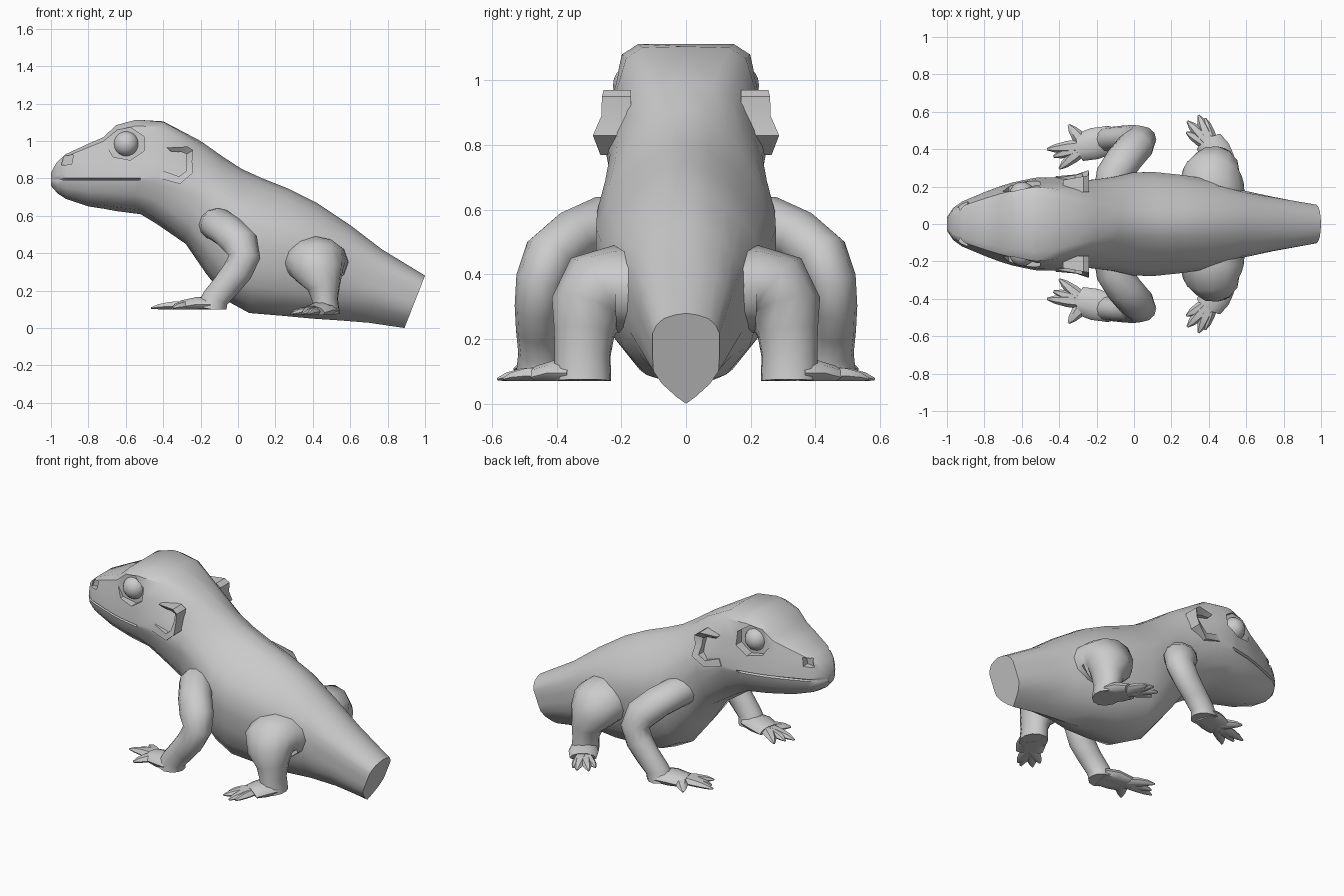
import bpy, bmesh, math
from mathutils import Vector

if "Cube" in bpy.data.objects:
    bpy.data.objects.remove(bpy.data.objects["Cube"])


def smooth(ob, angle):
    bpy.ops.object.select_all(action='DESELECT')
    ob.select_set(True)
    bpy.context.view_layer.objects.active = ob
    bpy.ops.object.shade_smooth_by_angle(angle=math.radians(angle))


def finish(name, bm, mirror=True, angle=35):
    bmesh.ops.recalc_face_normals(bm, faces=bm.faces)
    me = bpy.data.meshes.new(name)
    bm.to_mesh(me)
    bm.free()
    ob = bpy.data.objects.new(name, me)
    bpy.context.collection.objects.link(ob)
    bpy.context.view_layer.objects.active = ob
    if mirror:
        mod = ob.modifiers.new("Mirror", 'MIRROR')
        mod.use_axis = (False, True, False)
        mod.use_mirror_merge = False
        bpy.ops.object.modifier_apply(modifier=mod.name)
    smooth(ob, angle)
    return ob


def loft(bm, rings):
    vs = [[bm.verts.new(p) for p in r] for r in rings]
    n = len(vs[0])
    for a, b in zip(vs, vs[1:]):
        for i in range(n):
            j = (i + 1) % n
            bm.faces.new((a[i], a[j], b[j], b[i]))
    bm.faces.new(vs[0])
    bm.faces.new(vs[-1])


def tube(bm, pts, sides=12, floor=None, squash=1.0):
    """Tapered limb through (x, y, z, radius[, x stretch]) points."""
    P = [Vector(p[:3]) for p in pts]
    rings, u = [], None
    for k, p in enumerate(P):
        d = (P[min(k + 1, len(P) - 1)] - P[max(k - 1, 0)]).normalized()
        ref = Vector((1, 0, 0)) if u is None else u
        if u is None and abs(d.x) > 0.7:
            ref = Vector((0, 1, 0))
        u = (ref - d * ref.dot(d)).normalized()
        v = d.cross(u)
        ring = []
        for i in range(sides):
            a = 2 * math.pi * i / sides
            q = (u * math.cos(a) + v * math.sin(a)) * pts[k][3]
            q.z *= squash
            q.x *= pts[k][4] if len(pts[k]) > 4 else 1
            q += p
            if floor is not None:
                q.z = max(q.z, floor)
            ring.append(q)
        rings.append(ring)
    loft(bm, rings)


# Body: head (0), trunk (1) and tail (2) cross-sections blended along the spine
BODY = [(0, 0), (.03, .26), (.09, .5), (.165, .7), (.25, .87), (.36, 1),
        (.5, 1), (.64, .95), (.8, .84), (.94, .55), (1, 0)]
TAIL = [(0, 0), (.02, .35), (.06, .68), (.14, .9), (.22, 1), (.36, 1),
        (.5, 1), (.64, .98), (.78, .72), (.92, .3), (1, 0)]
# x top, z top, x bottom, z bottom, half width, blend, lip groove
STATIONS = [
    (-1, .83, -1, .76, .035, 0, .3), (-.97, .885, -.965, .72, .085, 0, 1),
    (-.92, .93, -.92, .69, .12, 0, 1), (-.8, .985, -.8, .65, .17, 0, 1),
    (-.72, 1.02, -.72, .638, .2, 0, 1), (-.65, 1.085, -.65, .625, .222, 0, 1),
    (-.55, 1.112, -.55, .612, .243, 0, 1), (-.52, 1.112, -.52, .608, .248, 0, 0),
    (-.4, 1.105, -.44, .56, .25, .2, 0), (-.2, 1.0, -.28, .45, .235, .75, 0),
    (-.08, .915, -.17, .29, .25, 1, 0), (.02, .85, -.05, .14, .275, 1, 0),
    (.13, .8, .06, .08, .278, 1, 0), (.27, .745, .24, .065, .262, 1, 0),
    (.42, .67, .4, .05, .238, 1.15, 0), (.6, .55, .55, .04, .18, 1.5, 0),
    (.77, .42, .7, .028, .145, 1.8, 0), (1, .28, .89, 0, .103, 2, 0)]


def mix(A, B, f):
    return [(a[0] + (b[0] - a[0]) * f, a[1] + (b[1] - a[1]) * f) for a, b in zip(A, B)]


def section(xt, zt, xb, zb, w, blend, groove):
    h = zt - zb
    m = (zt - .795) / h if xt < -.5 else .6
    m = min(max(m, .3), .65)
    g = .007 / h
    head = [(0, 0), (0, .6), (.1 * m, .8), (.45 * m, .9), (.75 * m, .97),
            (m - g, 1), (m, 1 - .08 * groove), (m + g, .98),
            (m + .45 * (1 - m), .9), (m + .88 * (1 - m), .55), (1, 0)]
    half = mix(head, BODY, blend) if blend <= 1 else mix(BODY, TAIL, blend - 1)
    half = [(t, y * w) for t, y in half]
    full = half + [(t, -y) for t, y in half[-2:0:-1]]
    return [(xt + (xb - xt) * t, y, zt - h * t) for t, y in full]


bm = bmesh.new()
loft(bm, [section(*s) for s in STATIONS])
body = finish("body", bm, mirror=False)


# Eye sockets and nostrils cut into the head
def prism(bm, outline, y0, y1):
    loft(bm, [[(x, y0, z) for x, z in outline], [(x, y1, z) for x, z in outline]])


bm = bmesh.new()
prism(bm, [(-.6 + .108 * math.cos(a), .985 + .09 * math.sin(a))
           for a in [2 * math.pi * (i + .5) / 7 for i in range(7)]], .175, .4)
prism(bm, [(-.945, .87), (-.89, .875), (-.88, .925), (-.93, .92)], .075, .3)
cutter = finish("socket_cutter", bm)
cutter.hide_render = True
mod = body.modifiers.new("Sockets", 'BOOLEAN')
mod.operation = 'DIFFERENCE'
mod.solver = 'EXACT'
mod.object = cutter
bpy.context.view_layer.objects.active = body
bpy.ops.object.modifier_apply(modifier=mod.name)
bpy.data.objects.remove(cutter)
smooth(body, 35)

# Eyes
bm = bmesh.new()
bmesh.ops.create_uvsphere(bm, u_segments=16, v_segments=10, radius=.068)
bmesh.ops.translate(bm, verts=bm.verts, vec=(-.598, .158, .985))
finish("eyes", bm)

# Ear frills: raised C-shaped rims behind the jaw
outer = [(-.38, .965, .235), (-.27, .97, .255), (-.24, .95, .26), (-.245, .89, .262),
         (-.24, .83, .288), (-.31, .77, .265), (-.42, .8, .255)]
inner = [(-.36, .945, .22), (-.3, .94, .225), (-.275, .93, .225), (-.275, .89, .235),
         (-.275, .84, .27), (-.315, .81, .262), (-.4, .84, .248)]
bm = bmesh.new()
loft(bm, [[(o[0], o[2], o[1]), (i[0], i[2], i[1]), (i[0], .17, i[1]), (o[0], .17, o[1])]
          for o, i in zip(outer, inner)])
finish("ear_frills", bm, angle=25)

# Front legs
bm = bmesh.new()
tube(bm, [(-.13, .17, .555, .085), (-.11, .26, .555, .087, 1.1), (-.05, .35, .515, .085, 1.2),
          (.01, .42, .455, .085, 1.2), (.035, .45, .38, .077, 1.1), (-.005, .46, .3, .07, 1.2),
          (-.06, .46, .23, .066, 1.2), (-.12, .455, .16, .064, 1.15),
          (-.14, .45, .1, .075, 1.1)], 12, .1)
finish("front_legs", bm, angle=65)

# Hind legs: broad thigh, narrow shin
bm = bmesh.new()
tube(bm, [(.42, .12, .35, .135, 1.3), (.415, .22, .355, .135, 1.27), (.42, .275, .345, .133, 1.2),
          (.435, .305, .29, .117, 1.15), (.46, .315, .22, .095, .95),
          (.465, .32, .15, .088, .8), (.47, .32, .07, .09, .85)], 12, .07)
finish("hind_legs", bm, angle=65)


# Feet: flattened palm plus splayed toes
def foot(name, heel, palm, tips, z):
    bm = bmesh.new()
    mid = ((heel[0] + palm[0]) / 2, (heel[1] + palm[1]) / 2)
    tube(bm, [(*heel, z + .025, .075), (*mid, z + .025, .085),
              (*palm, z + .012, .075)], 10, z, .5)
    for tx, ty in tips:
        sx, sy = palm[0] * .8 + heel[0] * .2, palm[1] * .8 + heel[1] * .2
        tube(bm, [(sx, sy, z + .018, .04), ((sx + tx) / 2, (sy + ty) / 2, z + .016, .034),
                  (sx + (tx - sx) * .8, sy + (ty - sy) * .8, z + .012, .022),
                  (tx, ty, z + .006, .006)], 6, z, .8)
    finish(name, bm, angle=50)


foot("front_feet", (-.13, .45), (-.29, .41),
     [(-.35, .53), (-.465, .4), (-.43, .36), (-.40, .295)], .1)
foot("hind_feet", (.47, .33), (.40, .44),
     [(.285, .55), (.345, .582), (.38, .565), (.28, .49)], .07)
